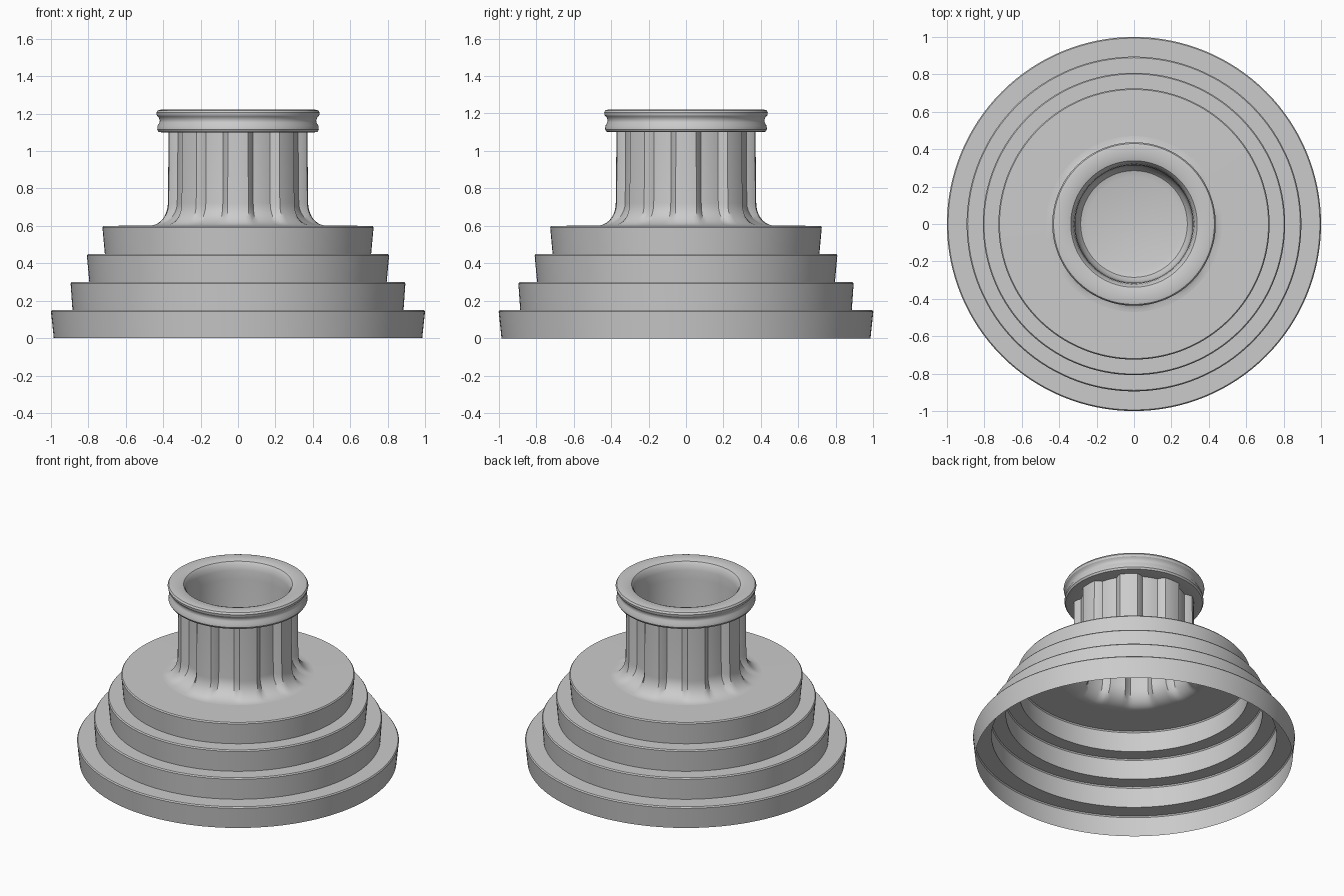
import bpy, bmesh, math

if "Cube" in bpy.data.objects:
    bpy.data.objects.remove(bpy.data.objects["Cube"])

SEG = 128


def lathe(name, profile, flute=None, cap_end=False):
    """Revolve (r, z) points about z; flute(angle) gives 0 on ribs, 1 in grooves.
    A third profile value is the groove depth at that point."""
    bm = bmesh.new()
    rings = []
    for p in profile:
        depth = p[2] if len(p) > 2 else 0.0
        ring = []
        for i in range(SEG):
            a = 2 * math.pi * i / SEG
            r = p[0] - (depth * flute(a) if flute else 0.0)
            ring.append(bm.verts.new((r * math.cos(a), r * math.sin(a), p[1])))
        rings.append(ring)
    for lo, hi in zip(rings, rings[1:]):
        for i in range(SEG):
            j = (i + 1) % SEG
            bm.faces.new((lo[i], lo[j], hi[j], hi[i]))
    if cap_end:
        bm.faces.new(rings[-1])
    mesh = bpy.data.meshes.new(name)
    bm.to_mesh(mesh)
    bm.free()
    ob = bpy.data.objects.new(name, mesh)
    bpy.context.collection.objects.link(ob)
    bpy.ops.object.select_all(action='DESELECT')
    ob.select_set(True)
    bpy.context.view_layer.objects.active = ob
    bpy.ops.object.shade_smooth_by_angle(angle=math.radians(32))
    return ob


def eight_flutes(a):
    # ribs centred on 0, 45, 90 ... degrees with soft-edged grooves between
    d = abs((math.degrees(a) + 22.5) % 45 - 22.5)
    t = min(max((d - 9.5) / 4.0, 0.0), 1.0)
    return t * t * (3 - 2 * t)


# Stepped base: thin open shell, each tier leaning slightly outward
tiers = [(0.985, 1.0), (0.885, 0.895), (0.795, 0.808), (0.712, 0.725)]
steps = []
for i, (r0, r1) in enumerate(tiers):
    z = 0.15 * i
    steps += [(r0, z), (r1, z + 0.142), (r1 - 0.006, z + 0.15)]
steps.append((0.47, 0.602))
lathe("stepped_base", steps)

# Fluted hollow column with a flared foot
column = []
for i in range(11):
    t = math.radians(9 * i)
    column.append((0.47 - 0.095 * math.sin(t),
                   0.602 + 0.12 * (1 - math.cos(t)),
                   0.04 * math.sin(t)))
column += [(0.372, 1.0, 0.04), (0.372, 1.105, 0.04)]
lathe("fluted_column", column, eight_flutes)

# Double-beaded collar running over the lip and down into the closed bore
collar = [(0.332, 1.105), (0.41, 1.10), (0.425, 1.103), (0.432, 1.115),
          (0.430, 1.135), (0.420, 1.152), (0.418, 1.165), (0.424, 1.180),
          (0.434, 1.190), (0.437, 1.205), (0.430, 1.217), (0.415, 1.221),
          (0.36, 1.219), (0.338, 1.212), (0.325, 1.195), (0.318, 1.16),
          (0.314, 1.10), (0.312, 0.85), (0.305, 0.80), (0.285, 0.775),
          (0.25, 0.765)]
lathe("collar_and_bore", collar, cap_end=True)
